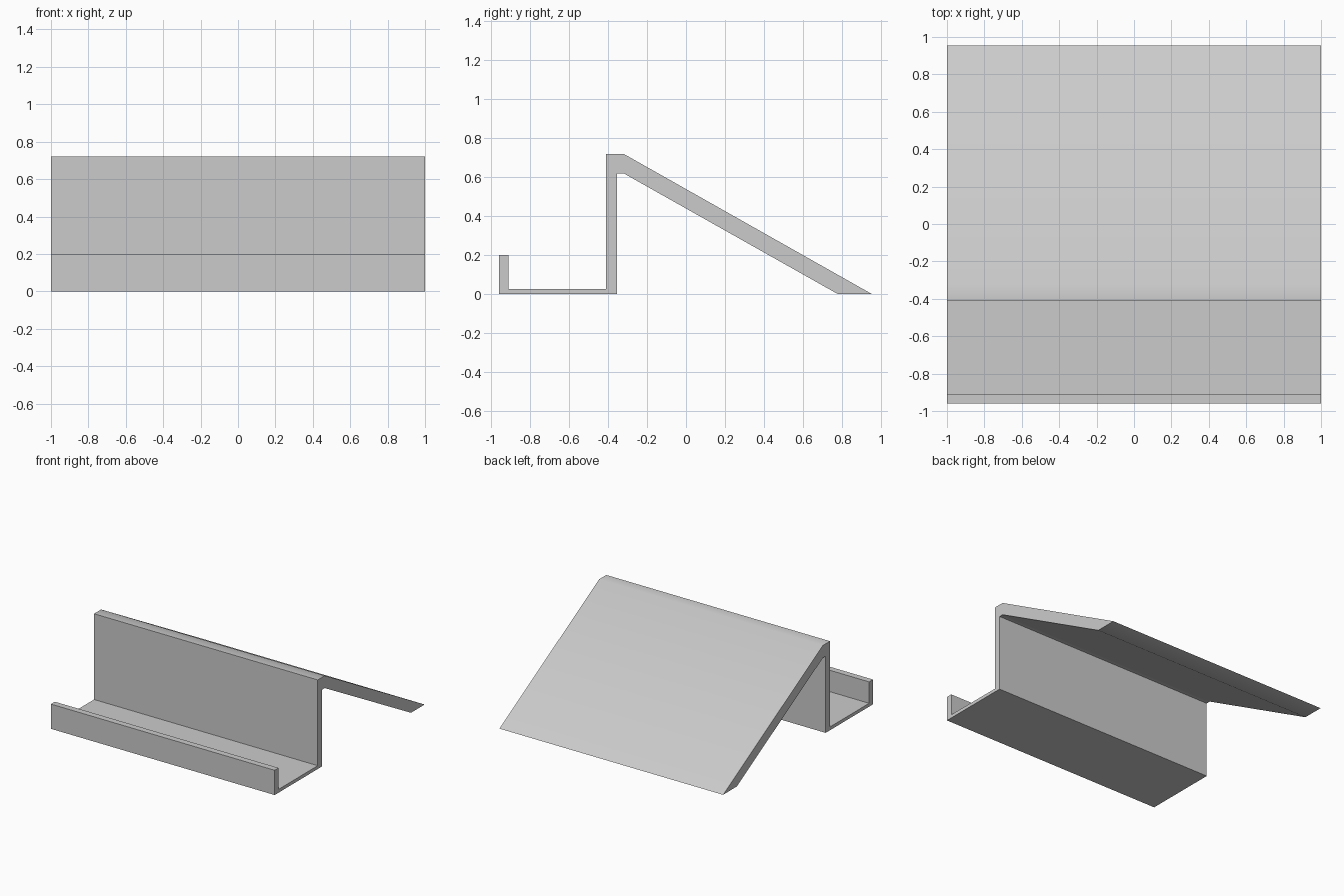
import bpy, bmesh, math

cube = bpy.data.objects.get("Cube")
if cube:
    bpy.data.objects.remove(cube, do_unlink=True)

HALF_WIDTH = 1.0

# Plain grey plastic
grey = bpy.data.materials.new("light_grey")
grey.use_nodes = True
colour = (0.6, 0.6, 0.6, 1)
grey.diffuse_color = colour
grey.node_tree.nodes["Principled BSDF"].inputs["Base Color"].default_value = colour

# Side outline (y, z): tray lip, tray floor, upright, ridge and sloping back leg
outline = [
    (-0.96, 0), (-0.355, 0), (-0.355, 0.62), (-0.32, 0.62),
    (0.78, 0), (0.955, 0), (-0.32, 0.72), (-0.41, 0.72),
    (-0.41, 0.027), (-0.91, 0.027), (-0.91, 0.2), (-0.96, 0.2),
]

# Extrude the outline across the full width
bm = bmesh.new()
side = bm.faces.new([bm.verts.new((-HALF_WIDTH, y, z)) for y, z in outline])
swept = bmesh.ops.extrude_face_region(bm, geom=[side])["geom"]
bmesh.ops.translate(bm, vec=(2 * HALF_WIDTH, 0, 0),
                    verts=[v for v in swept if isinstance(v, bmesh.types.BMVert)])
bmesh.ops.recalc_face_normals(bm, faces=bm.faces)
mesh = bpy.data.meshes.new("folded_stand")
bm.to_mesh(mesh)
bm.free()
mesh.materials.append(grey)
stand = bpy.data.objects.new("folded_stand", mesh)
bpy.context.collection.objects.link(stand)

# Soften the shallow ridge and foot bends, keep the other corners crisp
bpy.ops.object.select_all(action="DESELECT")
stand.select_set(True)
bpy.context.view_layer.objects.active = stand
bpy.ops.object.shade_smooth_by_angle(angle=math.radians(30))
